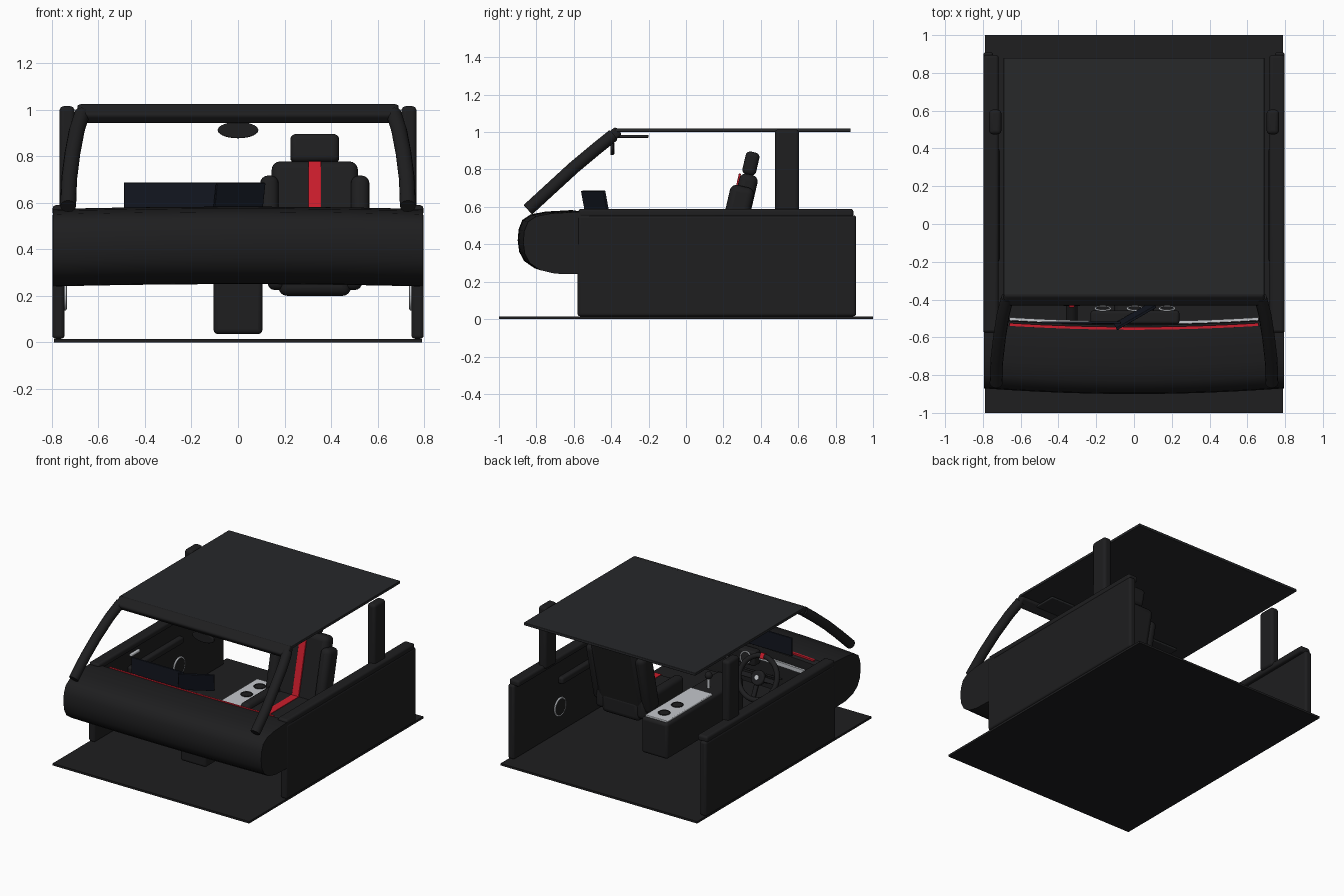
import bpy, bmesh
from math import radians, pi
from mathutils import Vector, Euler

if "Cube" in bpy.data.objects:
    bpy.data.objects.remove(bpy.data.objects["Cube"])

def material(name, r, g, b):
    m = bpy.data.materials.new(name)
    m.diffuse_color = (r, g, b, 1)
    m.use_nodes = True
    m.node_tree.nodes["Principled BSDF"].inputs["Base Color"].default_value = m.diffuse_color
    return m

BLACK = material("black_trim", .013, .013, .014)
CLOTH = material("roof_lining", .02, .021, .023)
GLASS = material("screen_glass", .006, .008, .014)
RED = material("red_accent", .6, .012, .025)
SILVER = material("silver_trim", .55, .57, .6)

def finish(o, name, mat, bevel=0):
    o.name = name
    o.data.materials.append(mat)
    bpy.ops.object.select_all(action='DESELECT')
    o.select_set(True)
    bpy.context.view_layer.objects.active = o
    bpy.ops.object.transform_apply(location=False, rotation=False, scale=True)
    if bevel:
        b = o.modifiers.new("soft_edges", 'BEVEL')
        b.width, b.segments = bevel, 4
    bpy.ops.object.shade_smooth_by_angle(angle=radians(35))
    return o

def block(name, c, size, mat=BLACK, bevel=0, rot=(0, 0, 0)):
    bpy.ops.mesh.primitive_cube_add(size=1, location=c, rotation=rot)
    o = bpy.context.object
    o.scale = size
    return finish(o, name, mat, bevel)

def span(name, x, y, z, mat=BLACK, bevel=0):
    return block(name, [(a + b) / 2 for a, b in (x, y, z)], [b - a for a, b in (x, y, z)], mat, bevel)

def disc(name, c, r, depth, mat=BLACK, rot=(0, 0, 0), bevel=0):
    bpy.ops.mesh.primitive_cylinder_add(radius=r, depth=depth, vertices=40, location=c, rotation=rot)
    return finish(bpy.context.object, name, mat, bevel)

def ring(name, c, r, thick, mat=BLACK, rot=(0, 0, 0)):
    bpy.ops.mesh.primitive_torus_add(major_radius=r, minor_radius=thick, major_segments=48,
                                     minor_segments=12, location=c, rotation=rot)
    return finish(bpy.context.object, name, mat)

def group(center, rot):
    """Maps local offsets of a tilted part to world positions."""
    m = Euler(rot).to_matrix()
    return lambda *p: Vector(center) + m @ Vector(p)

def sweep(name, profile, mat, half=.795, n=24):
    """Sweeps a closed (y, z) profile across the car with a forward bow."""
    bm = bmesh.new()
    rows = []
    for i in range(n + 1):
        x = -half + 2 * half * i / n
        bow = 1 - (x / .795) ** 2
        rows.append([bm.verts.new((x, y - .03 * bow, z + .01 * bow)) for y, z in profile])
    k = len(profile)
    for a, b in zip(rows, rows[1:]):
        for j in range(k):
            bm.faces.new((a[j], a[(j + 1) % k], b[(j + 1) % k], b[j]))
    bm.faces.new(rows[0])
    bm.faces.new(rows[-1][::-1])
    bmesh.ops.recalc_face_normals(bm, faces=bm.faces)
    me = bpy.data.meshes.new(name)
    bm.to_mesh(me)
    bm.free()
    o = bpy.data.objects.new(name, me)
    bpy.context.collection.objects.link(o)
    return finish(o, name, mat)

# Floor and roof
span("floor", (-.79, .79), (-1, 1), (0, .015))
span("roof", (-.69, .69), (-.38, .88), (1.0, 1.02), CLOTH, .004)
block("windscreen_header", (0, -.39, .983), (1.38, .08, .055), BLACK, .015, (radians(40), 0, 0))

# Dashboard with silver and red trim lines
sweep("dashboard", [(-.5, .26), (-.58, .24), (-.7, .243), (-.78, .262), (-.835, .3), (-.862, .35),
                    (-.87, .41), (-.865, .47), (-.845, .52), (-.8, .55), (-.72, .565),
                    (-.58, .573), (-.53, .565), (-.505, .54), (-.5, .5)], BLACK)
sweep("dash_silver_strip", [(-.505, .455), (-.485, .455), (-.485, .485), (-.505, .485)], SILVER, .66)
sweep("dash_red_line", [(-.53, .556), (-.515, .556), (-.515, .568), (-.53, .568)], RED, .66)

# Doors, pillars, visors on both sides
for s, side in ((-1, "left"), (1, "right")):
    block(side + "_door", (s * .772, .165, .285), (.052, 1.49, .54), BLACK, .015)
    block(side + "_door_sill", (s * .757, .16, .567), (.08, 1.47, .045), BLACK, .015)
    block(side + "_armrest", (s * .733, .1, .4), (.045, .6, .05), BLACK, .015)
    block(side + "_door_handle", (s * .738, -.13, .5), (.02, .1, .02), SILVER, .006)
    disc(side + "_speaker", (s * .744, .385, .205), .062, .012, BLACK, (0, pi / 2, 0))
    ring(side + "_speaker_ring", (s * .742, .385, .205), .062, .006, SILVER, (0, pi / 2, 0))
    block(side + "_centre_pillar", (s * .735, .54, .79), (.065, .13, .45), BLACK, .02)
    block(side + "_sun_visor", (s * .34, -.285, .977), (.42, .17, .016), CLOTH, .006)
    # Curved windscreen pillar
    cu = bpy.data.curves.new(side + "_windscreen_pillar", 'CURVE')
    cu.dimensions = '3D'
    cu.bevel_depth, cu.bevel_resolution, cu.use_fill_caps = .034, 4, True
    sp = cu.splines.new('POLY')
    pts = [(.73, -.845, .585), (.726, -.72, .7), (.712, -.6, .81), (.693, -.48, .91), (.67, -.39, .982)]
    sp.points.add(len(pts) - 1)
    for p, (x, y, z) in zip(sp.points, pts):
        p.co = (s * x, y, z, 1)
    o = bpy.data.objects.new(cu.name, cu)
    bpy.context.collection.objects.link(o)
    cu.materials.append(BLACK)

# Rear-view mirror
m = disc("mirror", (0, -.395, .912), .035, .018, BLACK, (pi / 2, 0, 0), .005)
m.scale.x = 2.5
g = disc("mirror_glass", (0, -.385, .912), .03, .003, SILVER, (pi / 2, 0, 0))
g.scale.x = 2.6
block("mirror_stalk", (0, -.395, .96), (.012, .012, .05), SILVER)

# Passenger seat
tilt = (radians(-13), 0, 0)
at = group((.33, .285, .53), tilt)
block("seat_back", at(0, 0, 0), (.37, .1, .5), BLACK, .035, tilt)
block("seat_back_stripe", at(0, -.052, 0), (.055, .012, .485), RED, .004, tilt)
block("headrest", (.33, .347, .832), (.21, .075, .125), BLACK, .025, tilt)
block("seat_cushion", (.33, .06, .275), (.31, .46, .15), BLACK, .035)
block("seat_cushion_stripe", (.33, .05, .35), (.055, .4, .008), RED)
for s, side in ((-1, "left"), (1, "right")):
    block(side + "_back_bolster", at(s * .195, -.02, -.04), (.08, .13, .44), BLACK, .035, tilt)
    block(side + "_cushion_bolster", (.33 + s * .165, .06, .305), (.075, .46, .16), BLACK, .03)

# Centre console with plate, cup holders and gear lever
span("console", (-.105, .105), (-.52, .365), (.035, .295), BLACK, .02)
span("console_plate", (-.088, .088), (-.18, .345), (.285, .307), SILVER, .005)
for i, y in enumerate((.1, .25)):
    disc("cup_holder_%d" % i, (0, y, .307), .036, .006)
    ring("cup_holder_rim_%d" % i, (0, y, .309), .037, .004)
disc("gear_lever", (0, -.26, .33), .01, .09, SILVER)
bpy.ops.mesh.primitive_uv_sphere_add(radius=.026, segments=24, ring_count=12, location=(0, -.26, .385))
finish(bpy.context.object, "gear_knob", BLACK)

# Dash vents
face = (radians(-75), 0, 0)
span("vent_panel", (-.23, .24), (-.53, -.458), (.43, .535), BLACK, .015)
for i, x in enumerate((-.165, .005, .175)):
    disc("vent_%d" % i, (x, -.455, .485), .04, .02, BLACK, face)
    ring("vent_ring_%d" % i, (x, -.447, .487), .04, .005, SILVER, face)

# Instrument display and angled centre screen
block("instrument_display", (-.28, -.522, .622), (.42, .012, .13), GLASS, .003)
block("centre_screen", (.005, -.485, .622), (.24, .014, .13), GLASS, .003, (radians(12), 0, radians(30)))

# Steering wheel
rot = (radians(-65), 0, 0)
at = group((-.33, -.355, .42), rot)
ring("steering_wheel_rim", at(0, 0, 0), .148, .018, BLACK, rot)
disc("steering_hub", at(0, 0, -.005), .052, .035, BLACK, rot, .01)
disc("steering_hub_badge", at(0, 0, .014), .016, .006, SILVER, rot)
disc("steering_column", at(0, 0, -.09), .03, .16, BLACK, rot)
for s, side in ((-1, "left"), (1, "right")):
    block(side + "_spoke", at(s * .09, 0, -.005), (.1, .035, .014), BLACK, .005, rot)
    block(side + "_stalk", at(s * .085, -.03, -.055), (.13, .014, .012), BLACK, .004, rot)
block("lower_spoke", at(0, .09, -.005), (.035, .1, .014), BLACK, .005, rot)
block("wheel_top_mark", at(0, -.147, 0), (.03, .042, .042), RED, .006, rot)
